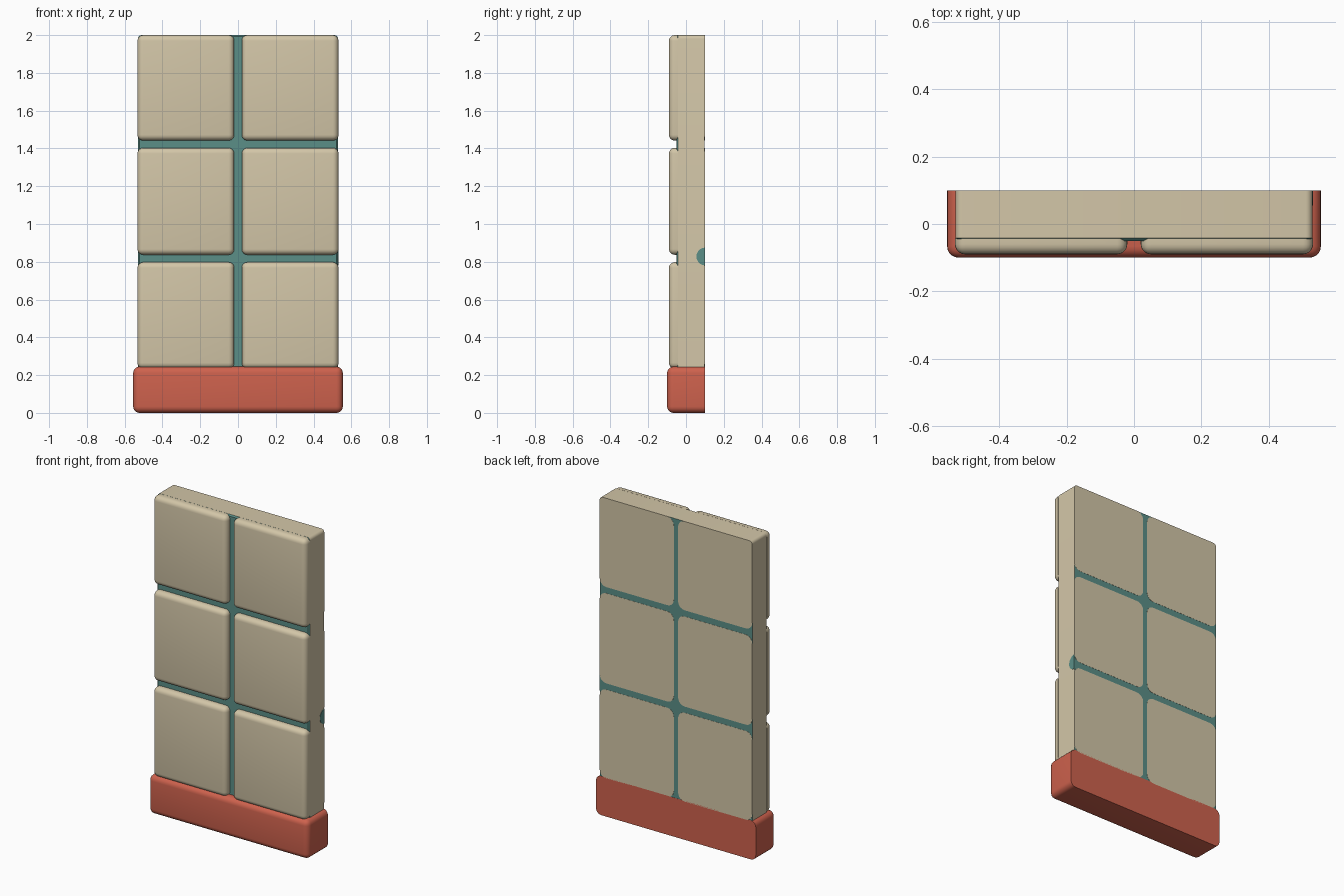
import bpy, bmesh, math

if "Cube" in bpy.data.objects:
    bpy.data.objects.remove(bpy.data.objects["Cube"])


def material(name, rgb):
    m = bpy.data.materials.new(name)
    m.diffuse_color = (*rgb, 1)
    m.use_nodes = True
    m.node_tree.nodes["Principled BSDF"].inputs["Base Color"].default_value = m.diffuse_color
    return m


BEIGE = material("beige", (0.65, 0.565, 0.39))
TEAL = material("teal", (0.105, 0.275, 0.245))
RED = material("brick red", (0.62, 0.122, 0.075))


def box(lo, hi):
    bm = bmesh.new()
    bmesh.ops.create_cube(bm, size=1)
    for v in bm.verts:
        v.co = [(a + b) / 2 + c * (b - a) for a, b, c in zip(lo, hi, v.co)]
    return bm


def bevel(bm, radius, rule, segments=5):
    """Round the edges whose end points satisfy the rule."""
    edges = [e for e in bm.edges if rule(e.verts[0].co, e.verts[1].co)]
    bmesh.ops.bevel(bm, geom=edges, offset=radius, segments=segments,
                    profile=0.5, affect='EDGES', clamp_overlap=True)


def finish(bm, name, mats, angle=35):
    bmesh.ops.recalc_face_normals(bm, faces=bm.faces)
    me = bpy.data.meshes.new(name)
    bm.to_mesh(me)
    bm.free()
    for m in mats:
        me.materials.append(m)
    ob = bpy.data.objects.new(name, me)
    bpy.context.collection.objects.link(ob)
    bpy.ops.object.select_all(action='DESELECT')
    ob.select_set(True)
    bpy.context.view_layer.objects.active = ob
    bpy.ops.object.shade_smooth_by_angle(angle=math.radians(angle))
    return ob


def along_y(a, b):
    return abs(a.y - b.y) > 0.0005 and abs(a.x - b.x) + abs(a.z - b.z) < 1e-5


def not_on(y):
    return lambda a, b: min(a.y, b.y) < y - 1e-5


# base block, flat at the back
bm = box((-0.555, -0.1, 0), (0.555, 0.1, 0.245))
bevel(bm, 0.034, not_on(0.1))
finish(bm, "base", [RED])

# slab: beige sides, grout-coloured front and back
bm = box((-0.53, -0.05, 0.2), (0.53, 0.099, 2.0))
bevel(bm, 0.02, lambda a, b: along_y(a, b) and a.z > 1.9)
bevel(bm, 0.008, lambda a, b: max(a.y, b.y) < -0.049, 1)
bmesh.ops.recalc_face_normals(bm, faces=bm.faces)
for f in bm.faces:
    f.material_index = 1 if abs(f.normal.y) > 0.3 else 0
finish(bm, "slab", [BEIGE, TEAL])

# cushioned front tiles and thin back tiles with rounded corners
rows = [(0.235, 0.798), (0.837, 1.403), (1.442, 2.0)]
for side, (x0, x1) in (("left", (-0.532, -0.02)), ("right", (0.02, 0.532))):
    for i, (z0, z1) in enumerate(rows):
        bm = box((x0, -0.09, z0), (x1, -0.043, z1))
        bevel(bm, 0.03, not_on(-0.043))
        finish(bm, f"front_tile_{side}_{i}", [BEIGE])

        # only the outer top corners follow the tighter slab corner
        bx0, bx1 = (-0.53, -0.015) if side == "left" else (0.015, 0.53)
        bm = box((bx0, 0.098, z0 + 0.005 * (i == 0)), (bx1, 0.1, z1))
        outer = lambda a: abs(a.x) > 0.52 and a.z > 1.99
        bevel(bm, 0.045, lambda a, b: along_y(a, b) and not outer(a))
        bevel(bm, 0.02, lambda a, b: along_y(a, b) and abs(a.x) > 0.529
              and a.z > 1.999)
        finish(bm, f"back_tile_{side}_{i}", [BEIGE])

# half-round grout patch on the right side
bm = bmesh.new()
arc = [(0.1 - 0.045 * math.sin(math.pi * k / 10),
        0.828 + 0.047 * math.cos(math.pi * k / 10)) for k in range(11)]
face = bm.faces.new([bm.verts.new((0.529, y, z)) for y, z in arc])
ext = bmesh.ops.extrude_face_region(bm, geom=[face])
for v in ext["geom"]:
    if isinstance(v, bmesh.types.BMVert):
        v.co.x = 0.532
finish(bm, "side_grout_patch", [TEAL])
